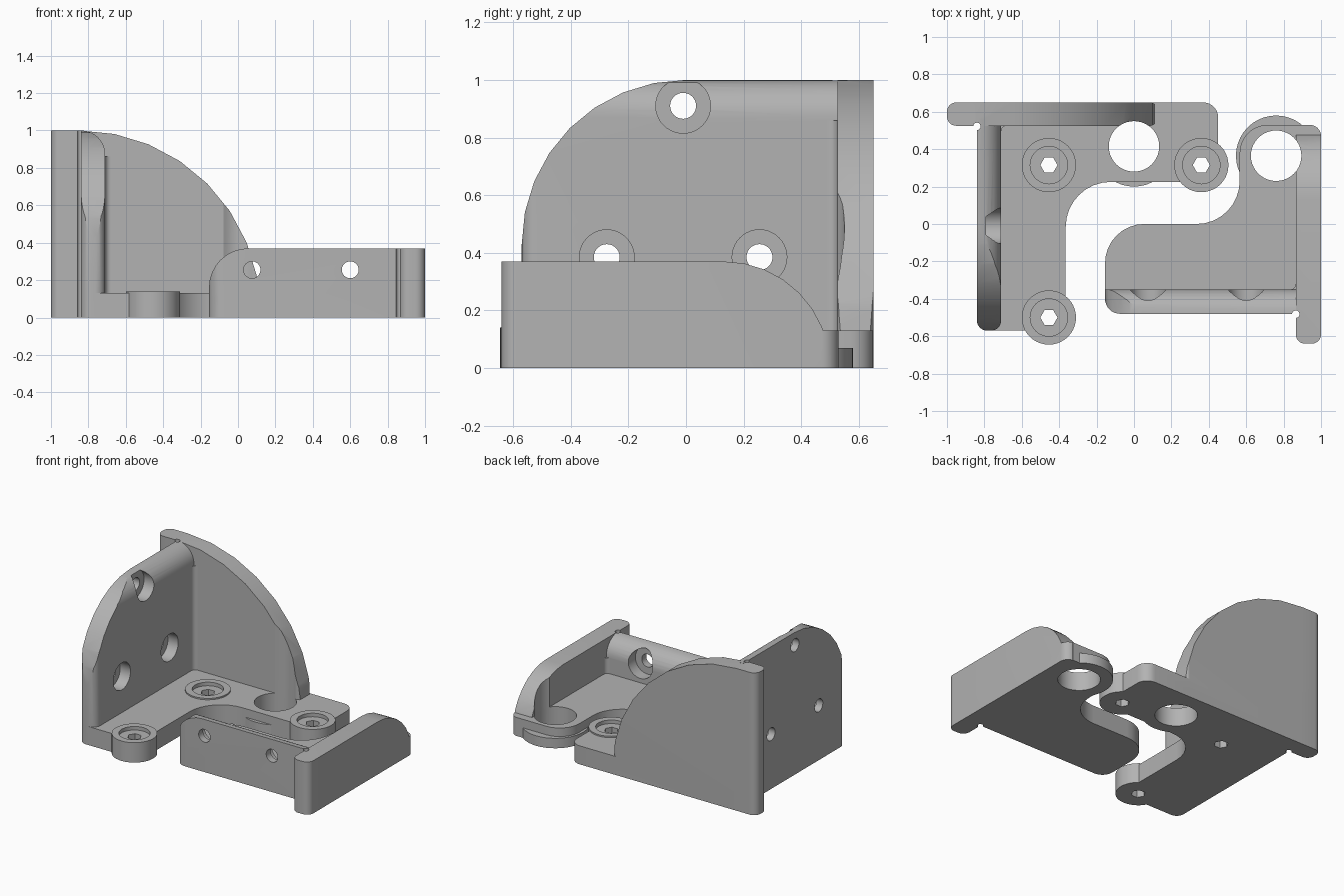
import bpy, bmesh, math
from mathutils import Vector

if "Cube" in bpy.data.objects:
    bpy.data.objects.remove(bpy.data.objects["Cube"], do_unlink=True)

grey = bpy.data.materials.new("plain grey")
grey.use_nodes = True
grey.diffuse_color = (0.45, 0.45, 0.45, 1)
bsdf = next(n for n in grey.node_tree.nodes if n.type == 'BSDF_PRINCIPLED')
bsdf.inputs["Base Color"].default_value = grey.diffuse_color


def rounded(corners, steps=8):
    """Polygon from (u, v, radius) corners, each filleted by its radius."""
    out = []
    for i, (u, v, r) in enumerate(corners):
        p = Vector((u, v))
        if r == 0:
            out.append(p)
            continue
        a = (Vector(corners[i - 1][:2]) - p).normalized()
        b = (Vector(corners[(i + 1) % len(corners)][:2]) - p).normalized()
        # All corners are right angles, so the arc centre lies r along both edges
        for k in range(steps + 1):
            t = math.pi / 2 * k / steps
            out.append(p + a * r * (1 - math.sin(t)) + b * r * (1 - math.cos(t)))
    return out


def prism(name, corners, axis, lo, hi):
    """Extrude a rounded outline along an axis; outline is in the other two axes."""
    place = {'x': lambda p, w: (w, p.x, p.y),
             'y': lambda p, w: (p.x, w, p.y),
             'z': lambda p, w: (p.x, p.y, w)}[axis]
    bm = bmesh.new()
    face = bm.faces.new([bm.verts.new(place(p, lo)) for p in rounded(corners)])
    ext = bmesh.ops.extrude_face_region(bm, geom=[face])
    shift = Vector(place(Vector((0, 0)), hi - lo))
    bmesh.ops.translate(bm, vec=shift, verts=[g for g in ext["geom"] if isinstance(g, bmesh.types.BMVert)])
    bmesh.ops.recalc_face_normals(bm, faces=bm.faces)
    mesh = bpy.data.meshes.new(name)
    bm.to_mesh(mesh)
    bm.free()
    obj = bpy.data.objects.new(name, mesh)
    bpy.context.collection.objects.link(obj)
    return obj


def rod(u, v, r, axis, lo, hi, sides=40):
    """Cylinder with its first corner on the u axis."""
    ring = [2 * math.pi * k / sides for k in range(sides)]
    return prism("rod", [(u + r * math.cos(t), v + r * math.sin(t), 0) for t in ring], axis, lo, hi)


def combine(target, tools, operation):
    """Apply a boolean with each tool, then remove the tool."""
    for tool in tools:
        mod = target.modifiers.new("bool", 'BOOLEAN')
        mod.operation, mod.solver, mod.object = operation, 'EXACT', tool
        mesh = bpy.data.meshes.new_from_object(
            target.evaluated_get(bpy.context.evaluated_depsgraph_get()))
        target.modifiers.clear()
        target.data = mesh
        bpy.data.objects.remove(tool, do_unlink=True)
    return target


def finish(obj):
    obj.data.materials.clear()
    obj.data.materials.append(grey)
    bpy.ops.object.select_all(action='DESELECT')
    obj.select_set(True)
    bpy.context.view_layer.objects.active = obj
    bpy.ops.object.shade_smooth_by_angle(angle=math.radians(25))


THICK = 0.13

# ---- Tall bracket: base plate, side wall with rounded top, back wall ----
tall = prism("tall_bracket", [(-.84, -.57, .055), (-.365, -.57, .05), (-.365, .225, .24),
                              (.45, .225, .05), (.45, .65, .08), (-.84, .65, 0)], 'z', 0, THICK)

side = prism("side_wall", [(-.57, 0, 0), (.6, 0, 0), (.6, 1, 0), (-.57, 1, .57)], 'x', -.9, -.6)
combine(side, [
    prism("plan", [(-.84, -.57, .055), (-.71, -.57, .055), (-.71, .56, 0), (-.84, .56, 0)], 'z', -1, 2),
    prism("section", [(-.84, -1, 0), (-.71, -1, 0), (-.71, 1, .128), (-.84, 1, 0)], 'y', -1, 1),
], 'INTERSECT')

back = prism("back_wall", [(-1, 0, 0), (.12, 0, 0), (.12, 1, .97), (-1, 1, 0)], 'y', .4, .8)
combine(back, [prism("plan", [(-1, .525, .05), (.12, .525, .035), (.12, .65, .035),
                              (-1, .65, .05)], 'z', -1, 2)], 'INTERSECT')

corner = prism("inner_fillet", [(-.75, .56, 0), (-.75, .49, 0), (-.71, .49, 0), (-.71, .525, .03),
                                (-.675, .525, 0), (-.675, .56, 0)], 'z', .05, .86)
bolts = [(-.455, .315), (-.455, -.5), (.36, .315)]
combine(tall, [side, back, corner, rod(0, .415, .215, 'z', 0, .07)]
        + [rod(x, y, .145, 'z', 0, .14) for x, y in bolts], 'UNION')

# Bolt recesses, hexagon sockets, large passage and corner relief
cuts = [rod(0, .415, .135, 'z', -1, 2), rod(-.84, .522, .02, 'z', -1, 2, 16)]
for x, y in bolts:
    cuts += [rod(x, y, .1, 'z', .115, .3), rod(x, y, .046, 'z', -1, .3, 6)]
# Counterbored screw holes in the side wall
for y, z in [(-.01, .91), (-.275, .385), (.255, .385)]:
    cuts += [rod(y, z, .045, 'x', -1.2, -.5), rod(y, z, .095, 'x', -.79, -.5)]
finish(combine(tall, cuts, 'DIFFERENCE'))

# ---- Low bracket: base plate, front wall with rounded top, end wall ----
low = prism("low_bracket", [(-.155, -.48, .08), (.95, -.48, 0), (.95, .53, 0), (.565, .53, .15),
                            (.565, 0, .23), (-.155, 0, .21)], 'z', 0, THICK)

front = prism("front_wall", [(-.155, 0, 0), (.9, 0, 0), (.9, .37, 0), (-.155, .37, .21)], 'y', -.6, -.2)
combine(front, [
    prism("plan", [(-.155, -.48, .08), (.9, -.48, 0), (.9, -.35, 0), (-.155, -.35, 0)], 'z', -1, 2),
    prism("section", [(-.48, -1, 0), (-.35, -1, 0), (-.35, .37, .128), (-.48, .37, 0)], 'x', -1, 1),
], 'INTERSECT')

# The end wall sweeps down to plate height at the back
end = prism("end_wall", [(-.64, 0, 0), (.5, 0, 0), (.5, .37, .369), (-.64, .37, 0)], 'x', .8, 1.1)
combine(end, [prism("end_foot", [(.3, 0, 0), (.6, 0, 0), (.6, THICK, 0), (.3, THICK, 0)],
                    'x', .8, 1.1)], 'UNION')
combine(end, [prism("plan", [(.865, -.64, .05), (1, -.64, .05), (1, .53, .06), (.865, .53, 0)],
                    'z', -1, 2)], 'INTERSECT')

corner = prism("inner_fillet", [(.9, -.4, 0), (.9, -.315, 0), (.865, -.315, 0), (.865, -.35, .03),
                                (.83, -.35, 0), (.83, -.4, 0)], 'z', .05, .24)
combine(low, [front, end, corner, rod(.76, .365, .215, 'z', 0, .07)], 'UNION')

# Large passage, corner relief and counterbored screw holes
cuts = [rod(.76, .365, .135, 'z', -1, 2), rod(.865, -.482, .02, 'z', -1, 2, 16)]
for x in (.075, .6):
    cuts += [rod(x, .255, .045, 'y', -1, 0), rod(x, .255, .095, 'y', -.43, 0)]
finish(combine(low, cuts, 'DIFFERENCE'))
